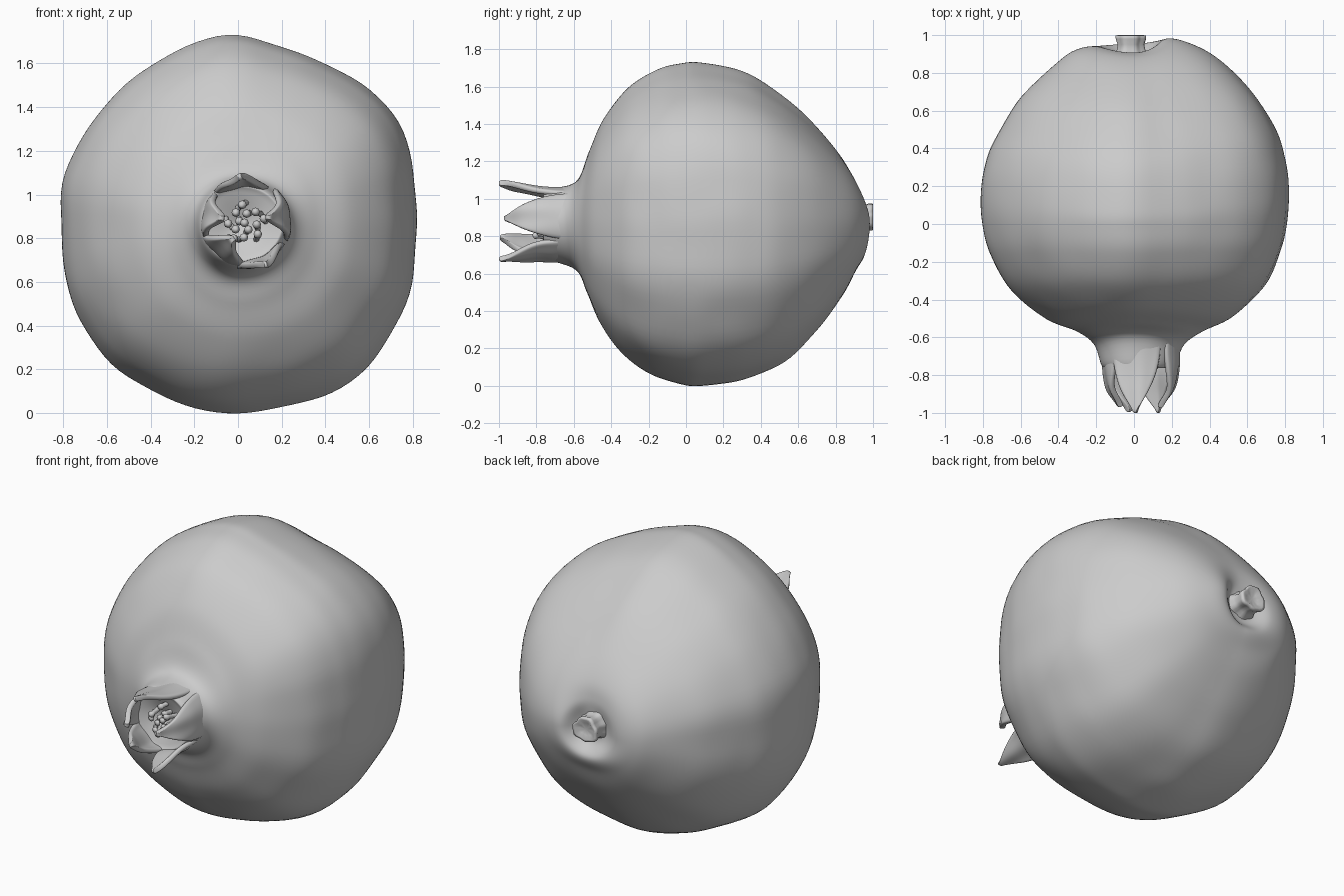
import bpy, bmesh, math, random
from mathutils import Vector, noise

if "Cube" in bpy.data.objects:
    bpy.data.objects.remove(bpy.data.objects["Cube"])

random.seed(4)
CZ = 0.87  # height of the fruit's axis, which runs along y


def smooth_interp(pts, t):
    """Catmull-Rom through pts, t in 0..1."""
    n = len(pts) - 1
    i = min(int(t * n), n - 1)
    f = t * n - i
    a, b, c, d = (Vector(pts[max(0, min(n, j))]) for j in (i - 1, i, i + 1, i + 2))
    return 0.5 * (2 * b + (c - a) * f + (2 * a - 5 * b + 4 * c - d) * f * f
                  + (3 * b - a - 3 * c + d) * f ** 3)


def grid_object(name, rows, wrap):
    """Skin a grid of points; wrap joins the ends of each row."""
    bm = bmesh.new()
    vs = [[bm.verts.new(p) for p in row] for row in rows]
    n = len(rows[0])
    for r0, r1 in zip(vs, vs[1:]):
        for j in range(n if wrap else n - 1):
            k = (j + 1) % n
            bm.faces.new((r0[j], r0[k], r1[k], r1[j]))
    bmesh.ops.remove_doubles(bm, verts=bm.verts, dist=1e-5)
    bmesh.ops.recalc_face_normals(bm, faces=bm.faces)
    for f in bm.faces:
        f.smooth = True
    me = bpy.data.meshes.new(name)
    bm.to_mesh(me)
    bm.free()
    ob = bpy.data.objects.new(name, me)
    bpy.context.collection.objects.link(ob)
    return ob


# Fruit: (radius, y) profiles from stem pit to crown cup, in four directions
LEFT = [(0, .89), (.09, .90), (.19, .94), (.30, .925), (.40, .86), (.6, .67), (.735, .45), (.79, .31),
        (.81, .16), (.802, 0), (.76, -.16), (.655, -.345), (.47, -.5), (.30, -.57), (.21, -.64),
        (.17, -.75), (.13, -.75), (0, -.69)]
RIGHT = [(0, .89), (.08, .90), (.165, .98), (.30, .955), (.45, .87), (.62, .7), (.745, .5), (.795, .33),
         (.81, .16), (.80, 0), (.77, -.14), (.69, -.32), (.52, -.49), (.36, -.57), (.265, -.64),
         (.215, -.75), (.17, -.75), (0, -.69)]
TOP = [(0, .89), (.10, .905), (.18, .905), (.28, .875), (.42, .78), (.60, .615), (.745, .43), (.82, .28),
       (.86, .08), (.855, -.03), (.82, -.155), (.725, -.31), (.56, -.44), (.38, -.52), (.22, -.59),
       (.18, -.75), (.14, -.75), (0, -.69)]
BOTTOM = [(0, .89), (.08, .90), (.16, .955), (.26, .905), (.39, .835), (.57, .70), (.735, .53), (.83, .31),
          (.866, .09), (.857, -.03), (.80, -.2), (.69, -.345), (.53, -.46), (.37, -.53), (.25, -.59),
          (.19, -.75), (.15, -.75), (0, -.69)]
# Front outline (x, z): a softly six-sided section
OUTLINE = [(-.01, 1.73), (-.17, 1.70), (-.38, 1.595), (-.6, 1.41), (-.73, 1.225), (-.805, 1.04), (-.8, .84),
           (-.77, .55), (-.70, .39), (-.585, .233), (-.40, .115), (-.17, .02), (-.06, .0), (.145, .025),
           (.41, .09), (.56, .175), (.69, .36), (.785, .54), (.805, .745), (.805, 1.02), (.79, 1.18),
           (.725, 1.35), (.61, 1.47), (.42, 1.58), (.19, 1.67)]
polar = sorted((math.atan2(z - CZ, x) % math.tau, math.hypot(x, z - CZ)) for x, z in OUTLINE)
polar = [(polar[-1][0] - math.tau, polar[-1][1])] + polar + [(polar[0][0] + math.tau, polar[0][1])]


def outline_radius(a):
    a %= math.tau
    for (a0, r0), (a1, r1) in zip(polar, polar[1:]):
        if a0 <= a <= a1:
            return r0 + (r1 - r0) * (a - a0) / (a1 - a0)


def blend(a, right, top, left, bottom):
    c, s = math.cos(a), math.sin(a)
    return (right if c > 0 else left) * c * c + (top if s > 0 else bottom) * s * s


SEG, ROWS = 112, 119
rows = []
for i in range(ROWS + 1):
    prof = [smooth_interp(p, i / ROWS) for p in (RIGHT, TOP, LEFT, BOTTOM)]
    row = []
    for j in range(SEG):
        a = math.tau * j / SEG
        q = blend(a, *prof)
        shape = sum(outline_radius(a + d) for d in (-.08, -.04, 0, .04, .08)) / 5
        shape /= blend(a, .81, .86, .81, .866)
        k = min(1, max(0, (q.x - .2) / .5))
        k = k * k * (3 - 2 * k)
        r = q.x * (1 + k * (shape * 1.003 - 1))
        p = Vector((r * math.cos(a), q.y, CZ + r * math.sin(a)))
        r += .004 * k * noise.noise(p * 5)
        row.append((r * math.cos(a), q.y, CZ + r * math.sin(a)))
    rows.append(row)
grid_object("fruit_body", rows, True)

# Stem stub at the back
rows = []
for y, r in [(.85, .11), (.89, .095), (.92, .075), (.95, .07), (.98, .08), (.998, .08), (1.0, .065),
             (.985, .04), (.985, 0)]:
    row = []
    for j in range(32):
        a = math.tau * j / 32
        rr = r * (1 + .08 * math.sin(3 * a + 9 * y) + .05 * math.sin(7 * a))
        row.append((-.02 + rr * math.cos(a), y, .9 + .9 * rr * math.sin(a)))
    rows.append(row)
grid_object("stem", rows, True)


# Crown sepals: curved, pointed leaves standing around the cup
def sepal(name, angle, width, radii, tip_y, curl=1.0, thick=.03):
    a = math.radians(angle)
    out = Vector((math.cos(a), 0, math.sin(a)))
    tan = Vector((-math.sin(a), 0, math.cos(a)))
    rows = []
    for i in range(19):
        t = i / 18
        r = smooth_interp([(v, 0) for v in radii], t).x
        w = width * (1 - .1 * t) * max(.07, 1 - t ** 2.6)
        y = -.58 + (tip_y + .58) * t
        bend = (1 - t + curl * t) / .42
        row = []
        for j in range(11):
            s = w * (j / 5 - 1)
            wave = .009 * t * math.sin(s * 45 + angle)
            row.append(Vector((.03, y, CZ)) + out * (r - s * s * bend + wave) + tan * s)
        rows.append(row)
    ob = grid_object(name, rows, False)
    m = ob.modifiers.new("thickness", "SOLIDIFY")
    m.thickness, m.offset = thick, -1 if ob.data.polygons[0].normal.dot(out) > 0 else 1
    m = ob.modifiers.new("soft", "SUBSURF")
    m.levels = m.render_levels = 1


for name, *args in [
        ("sepal_top", 97, .14, (.195, .19, .195, .21, .225), -1.0, .2),
        ("sepal_right", 12, .135, (.215, .215, .21, .185, .125), -.98),
        ("sepal_left", 168, .135, (.195, .20, .195, .175, .125), -.975),
        ("sepal_lower_right", 296, .135, (.20, .205, .20, .215, .225), -1.0, .4),
        ("sepal_lower_left", 232, .14, (.20, .20, .19, .155, .11), -1.0, .8)]:
    sepal(name, *args)

# Dried stamens inside the cup
for n in range(14):
    a, d = n * 2.4, .035 * math.sqrt(n)
    tip = Vector((.03 + d * .7 * math.cos(a + .5), -random.uniform(.76, .84), CZ + d * .7 * math.sin(a + .5)))
    base = Vector((.03 + d * math.cos(a), -.67, CZ + d * math.sin(a)))
    rows = []
    for t, r in [(0, .016), (.5, .014), (.8, .014), (.9, .02), (1, 0)]:
        c = base.lerp(tip, t)
        rows.append([c + Vector((r * math.cos(math.tau * k / 8), 0, r * math.sin(math.tau * k / 8)))
                     for k in range(8)])
    grid_object(f"stamen_{n + 1}", rows, True)
